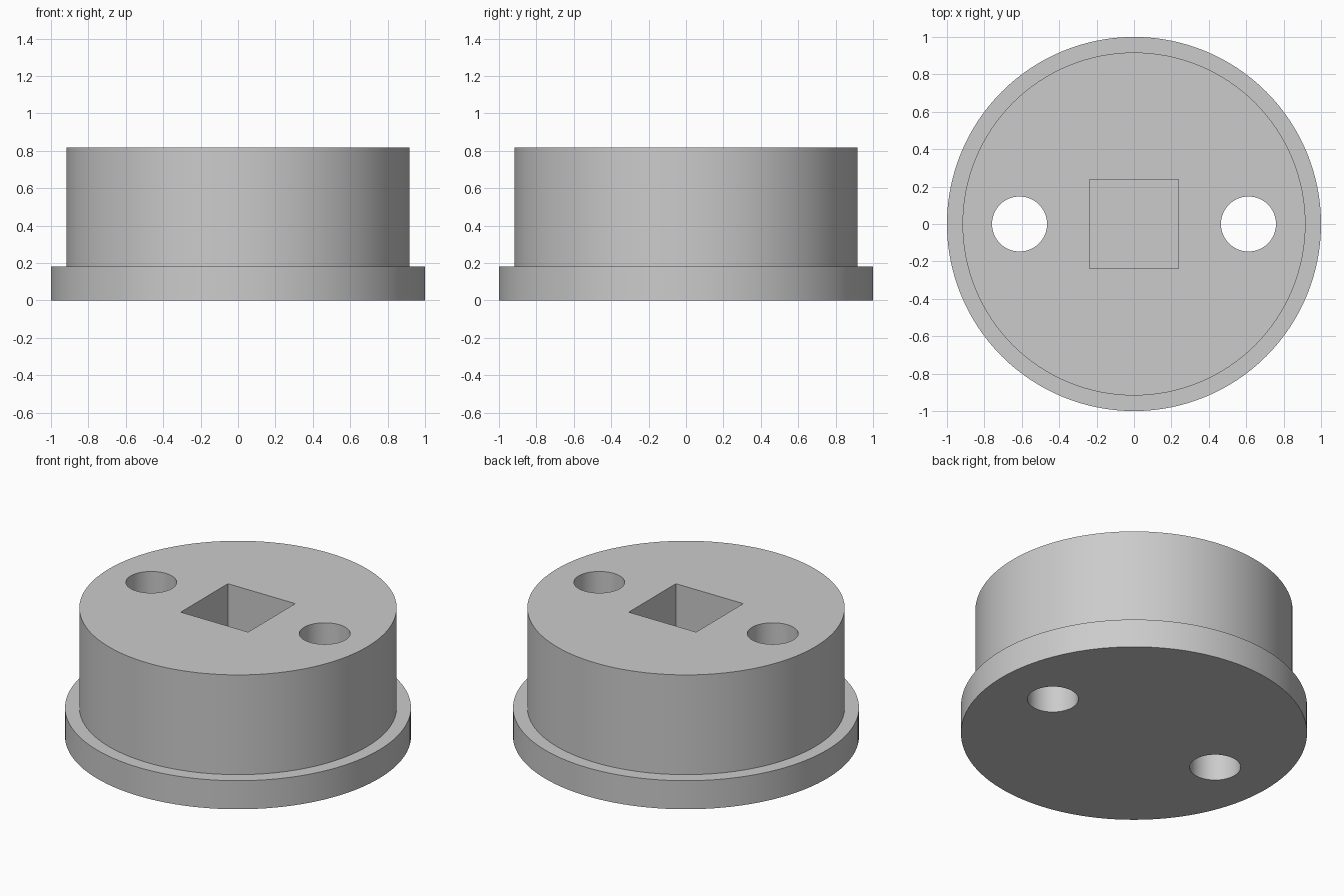
import bpy
import bmesh
from math import cos, sin, pi, radians

cube = bpy.data.objects.get("Cube")
if cube:
    bpy.data.objects.remove(cube, do_unlink=True)

# Sizes
SEGMENTS = 128
FLANGE_RADIUS, FLANGE_TOP = 1.0, 0.182
BOSS_RADIUS, BOSS_TOP = 0.917, 0.818
HOLE_RADIUS, HOLE_OFFSET = 0.147, 0.612
POCKET_WIDTH = 0.475

grey = bpy.data.materials.new("light_grey")
grey.use_nodes = True
colour = (0.6, 0.6, 0.6, 1)
grey.diffuse_color = colour
grey.node_tree.nodes["Principled BSDF"].inputs["Base Color"].default_value = colour


def revolved(name, profile):
    """Closed solid turned around z from (radius, height) points."""
    bm = bmesh.new()
    rings = []
    for r, z in profile:
        angles = [2 * pi * i / SEGMENTS for i in range(SEGMENTS)]
        rings.append([bm.verts.new((r * cos(a), r * sin(a), z)) for a in angles])
    for low, high in zip(rings, rings[1:]):
        for i in range(SEGMENTS):
            j = (i + 1) % SEGMENTS
            bm.faces.new((low[i], low[j], high[j], high[i]))
    bm.faces.new(rings[0][::-1])
    bm.faces.new(rings[-1])
    mesh = bpy.data.meshes.new(name)
    bm.to_mesh(mesh)
    bm.free()
    mesh.materials.append(grey)
    obj = bpy.data.objects.new(name, mesh)
    bpy.context.collection.objects.link(obj)
    return obj


def cut(body, cutter):
    """Subtract the cutter from the body, then remove the cutter."""
    cutter.hide_render = True
    mod = body.modifiers.new("cut", 'BOOLEAN')
    mod.operation = 'DIFFERENCE'
    mod.solver = 'EXACT'
    mod.object = cutter
    bpy.context.view_layer.objects.active = body
    bpy.ops.object.modifier_apply(modifier=mod.name)
    bpy.data.objects.remove(cutter, do_unlink=True)


# Round body with a wider flange at the foot
body = revolved("flanged_body", [
    (FLANGE_RADIUS, 0), (FLANGE_RADIUS, FLANGE_TOP),
    (BOSS_RADIUS, FLANGE_TOP), (BOSS_RADIUS, BOSS_TOP)])

# Two through holes
for side in (-1, 1):
    drill = revolved("hole_cutter", [(HOLE_RADIUS, -0.1), (HOLE_RADIUS, 1)])
    drill.location.x = side * HOLE_OFFSET
    cut(body, drill)

# Square blind pocket reaching down to the flange
bpy.ops.mesh.primitive_cube_add(size=1, location=(0, 0, (FLANGE_TOP + 1) / 2))
pocket = bpy.context.object
pocket.name = "pocket_cutter"
pocket.scale = (POCKET_WIDTH, POCKET_WIDTH, 1 - FLANGE_TOP)
pocket.data.materials.append(grey)
cut(body, pocket)

# Smooth round walls with crisp rims
bpy.ops.object.select_all(action='DESELECT')
body.select_set(True)
bpy.context.view_layer.objects.active = body
bpy.ops.object.shade_smooth_by_angle(angle=radians(30))
